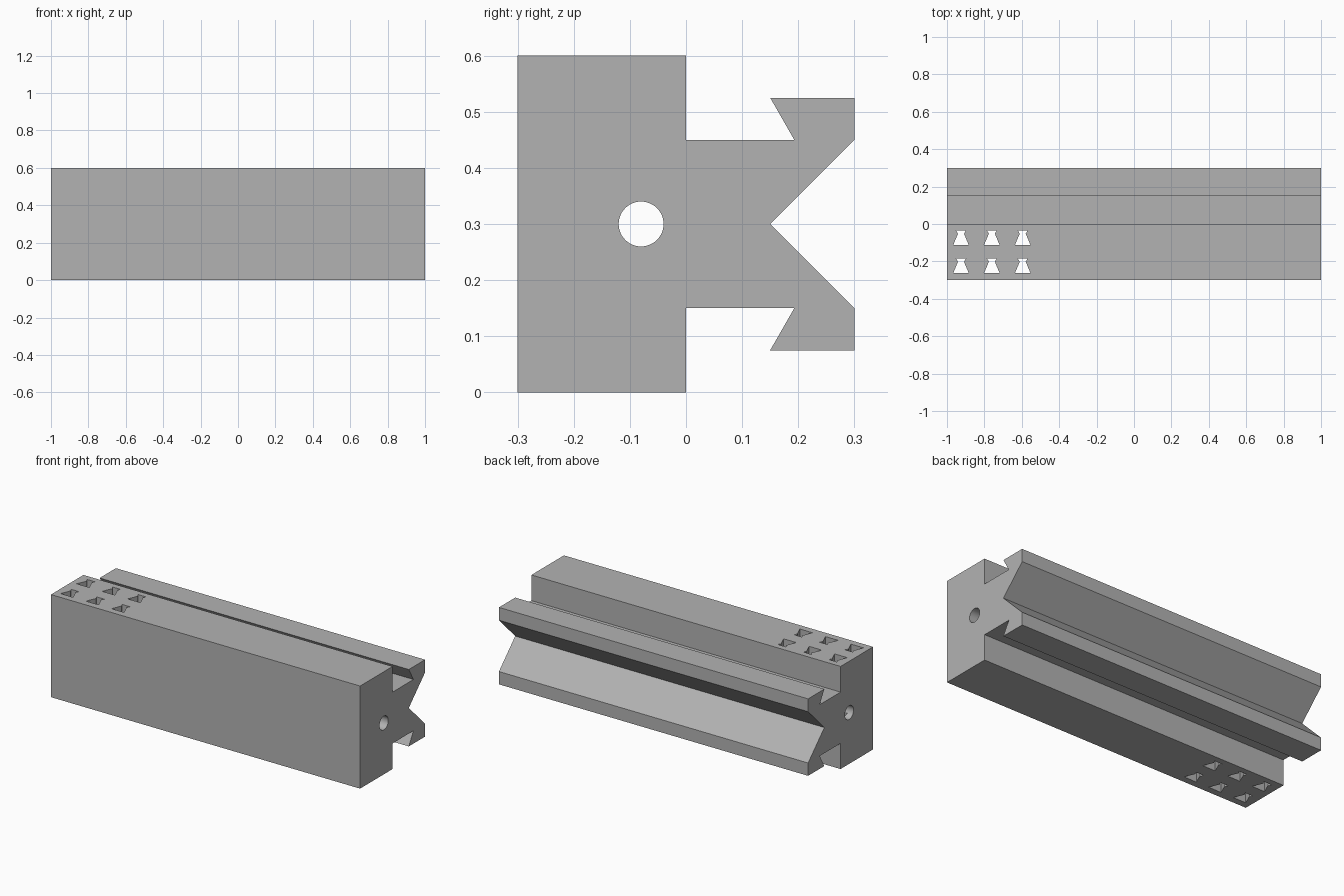
import bpy
import bmesh
from math import cos, sin, pi, radians
from mathutils import Matrix, Vector

cube = bpy.data.objects.get("Cube")
if cube:
    bpy.data.objects.remove(cube, do_unlink=True)

grey = bpy.data.materials.new("plain grey")
grey.use_nodes = True
colour = (0.45, 0.45, 0.45, 1)
grey.diffuse_color = colour
grey.node_tree.nodes["Principled BSDF"].inputs["Base Color"].default_value = colour


def add_prism(bm, points, depth):
    """Closed prism: 3D outline swept along a depth vector."""
    base = bm.faces.new([bm.verts.new(p) for p in points])
    swept = bmesh.ops.extrude_face_region(bm, geom=[base], use_keep_orig=True)
    moved = [v for v in swept["geom"] if isinstance(v, bmesh.types.BMVert)]
    bmesh.ops.translate(bm, verts=moved, vec=depth)


def make_object(name, outlines, depth):
    bm = bmesh.new()
    for outline in outlines:
        add_prism(bm, outline, Vector(depth))
    bmesh.ops.recalc_face_normals(bm, faces=bm.faces)
    mesh = bpy.data.meshes.new(name)
    bm.to_mesh(mesh)
    bm.free()
    mesh.materials.append(grey)
    obj = bpy.data.objects.new(name, mesh)
    bpy.context.collection.objects.link(obj)
    return obj


# Rail body: lower half of the section, mirrored about mid height
MID = 0.3
half = [(-0.3, 0), (0, 0), (0, 0.15), (0.193, 0.15), (0.15, 0.075),
        (0.3, 0.075), (0.3, 0.15)]
section = half + [(0.15, MID)] + [(y, 2 * MID - z) for y, z in reversed(half)]
rail = make_object("grooved_rail", [[(-1, y, z) for y, z in section]], (2, 0, 0))

# Round bore along the whole length
SIDES = 48
ring = [(-1.1, -0.08 + 0.04 * cos(2 * pi * i / SIDES),
         MID + 0.04 * sin(2 * pi * i / SIDES)) for i in range(SIDES)]
bore = make_object("bore_cutter", [ring], (2.2, 0, 0))

# Flared slots through the height, in two rows of three
side = [(0.041, -0.038), (0.016, 0.021), (0.026, 0.038)]
slot = side + [(-x, y) for x, y in reversed(side)]
slots = [[(cx + x, cy + y, -0.1) for x, y in slot]
         for cx in (-0.925, -0.76, -0.595) for cy in (-0.073, -0.223)]
slot_cutter = make_object("slot_cutter", slots, (0, 0, 0.8))

# Cut the openings, then discard the cutters
bpy.context.view_layer.objects.active = rail
rail.select_set(True)
for cutter in (bore, slot_cutter):
    cutter.hide_render = True
    mod = rail.modifiers.new("cut", "BOOLEAN")
    mod.operation = "DIFFERENCE"
    mod.solver = "EXACT"
    mod.object = cutter
    bpy.ops.object.modifier_apply(modifier=mod.name)
    bpy.data.objects.remove(cutter, do_unlink=True)

bpy.ops.object.shade_smooth_by_angle(angle=radians(25))
